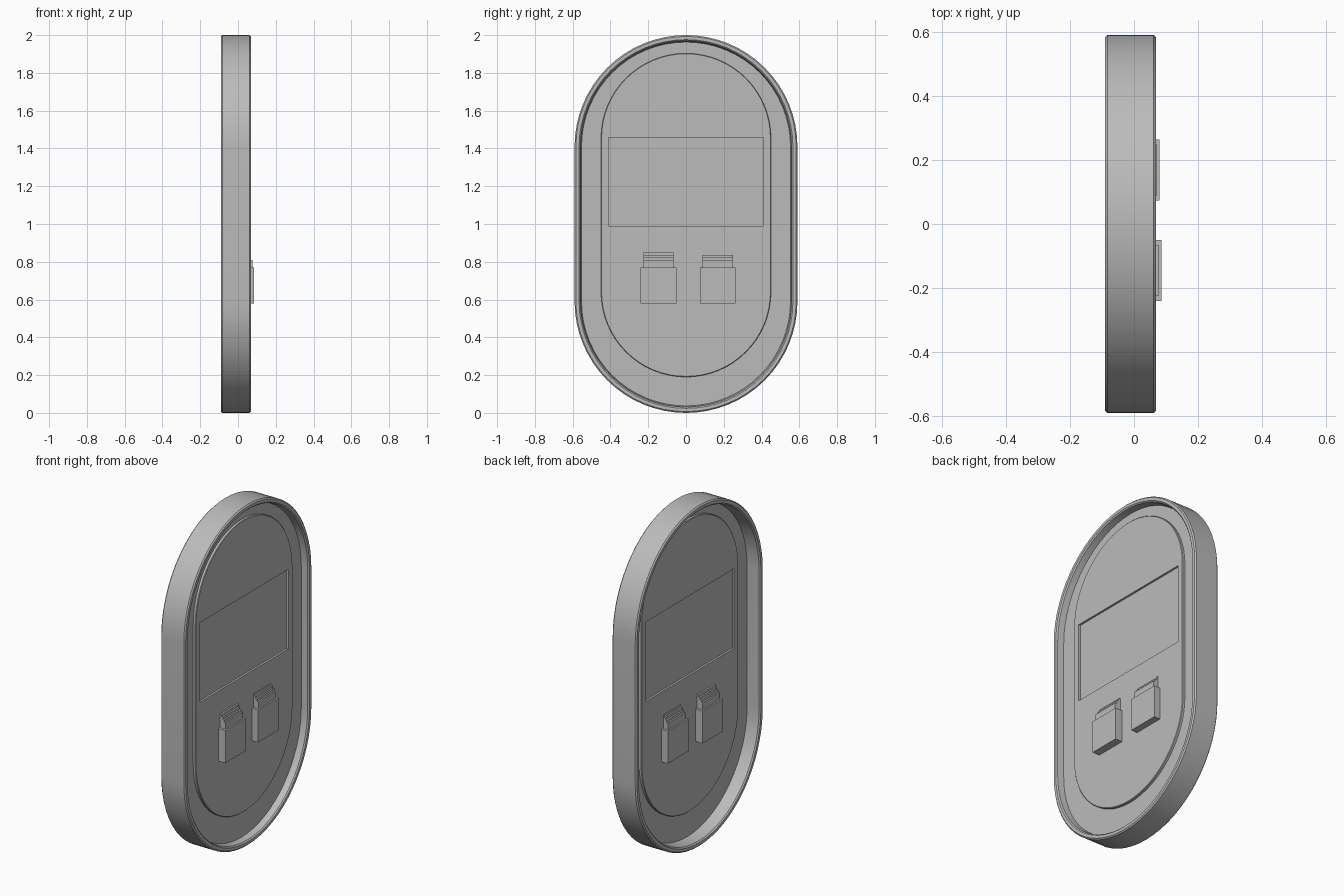
import bpy, bmesh, math

cube = bpy.data.objects.get("Cube")
if cube:
    bpy.data.objects.remove(cube, do_unlink=True)

grey = bpy.data.materials.new("plain grey")
grey.use_nodes = True
COLOUR = (0.5, 0.5, 0.5, 1)
grey.diffuse_color = COLOUR
grey.node_tree.nodes["Principled BSDF"].inputs["Base Color"].default_value = COLOUR

MID = 0.007  # the plane between the two matching faces


def finish(name, bm):
    bmesh.ops.recalc_face_normals(bm, faces=bm.faces)
    mesh = bpy.data.meshes.new(name)
    bm.to_mesh(mesh)
    bm.free()
    obj = bpy.data.objects.new(name, mesh)
    bpy.context.collection.objects.link(obj)
    mesh.materials.append(grey)
    return obj


def smooth(obj):
    bpy.ops.object.select_all(action="DESELECT")
    bpy.context.view_layer.objects.active = obj
    obj.select_set(True)
    bpy.ops.object.shade_smooth_by_angle(angle=math.radians(30))


def stadium(bm, x, radius, straight, zc, steps=32):
    """Loop with two straight sides and two round ends."""
    loop = []
    for end, start in ((1, 0), (-1, math.pi)):
        for i in range(steps + 1):
            a = start + math.pi * i / steps
            loop.append(bm.verts.new((x, radius * math.cos(a),
                                      zc + end * straight + radius * math.sin(a))))
    return loop


def loft(name, rings, straight, zc):
    """Join stadium loops given as (x, radius) and cap both ends."""
    bm = bmesh.new()
    loops = [stadium(bm, x, r, straight, zc) for x, r in rings]
    n = len(loops[0])
    for a, b in zip(loops, loops[1:]):
        for i in range(n):
            j = (i + 1) % n
            bm.faces.new((a[i], a[j], b[j], b[i]))
    bm.faces.new(loops[0])
    bm.faces.new(loops[-1])
    return finish(name, bm)


def extrude_y(name, profile, y0, y1):
    """Extrude an x-z profile along y."""
    bm = bmesh.new()
    face = bm.faces.new([bm.verts.new((x, y0, z)) for x, z in profile])
    ext = bmesh.ops.extrude_face_region(bm, geom=[face])
    moved = [v for v in ext["geom"] if isinstance(v, bmesh.types.BMVert)]
    bmesh.ops.translate(bm, verts=moved, vec=(0, y1 - y0, 0))
    return finish(name, bm)


def box(name, x0, x1, y0, y1, z0, z1):
    return extrude_y(name, [(x0, z0), (x1, z0), (x1, z1), (x0, z1)], y0, y1)


# Outer rim with a recessed floor on both sides
body = loft("rim_body", [
    (-0.01, 0.553), (-0.083, 0.559), (-0.09, 0.566), (-0.09, 0.583), (-0.083, 0.59),
    (0.061, 0.59), (0.068, 0.583), (0.068, 0.566), (0.061, 0.559), (0.024, 0.553),
], 0.41, 1.0)
smooth(body)

# Raised inner panel with a shallow window recess on each side
panel = loft("inner_panel", [(-0.026, 0.447), (-0.023, 0.45), (0.037, 0.45), (0.04, 0.447)],
             0.407, 1.047)
for x0, x1 in ((0.028, 0.1), (-0.1, -0.014)):
    cutter = box("window_cutter", x0, x1, -0.41, 0.41, 0.99, 1.457)
    cutter.hide_render = True
    mod = panel.modifiers.new("window", "BOOLEAN")
    mod.operation = "DIFFERENCE"
    mod.solver = "EXACT"
    mod.object = cutter
    bpy.context.view_layer.objects.active = panel
    bpy.ops.object.modifier_apply(modifier=mod.name)
    bpy.data.objects.remove(cutter, do_unlink=True)
smooth(panel)

# Paired sockets on both faces, each a block topped by a stepped latch
STEPS = 4
for side, face in ((1, "front"), (-1, "back")):
    for yc, depth, label in ((-0.145, 0.079, "a"), (0.168, 0.073, "b")):
        def out(d):
            return MID + side * d
        box(f"socket_{face}_{label}", MID, out(depth), yc - 0.095, yc + 0.095, 0.58, 0.77)
        profile = [(MID, 0.76), (out(depth - 0.009), 0.76)]
        for i in range(STEPS):
            d = depth - 0.009 - i * 0.009
            z = 0.81 + i * 0.0133
            profile += [(out(d), z), (out(d - 0.009), z)]
        profile.append((MID, 0.85))
        extrude_y(f"latch_{face}_{label}", profile, yc - 0.08, yc + 0.08)
